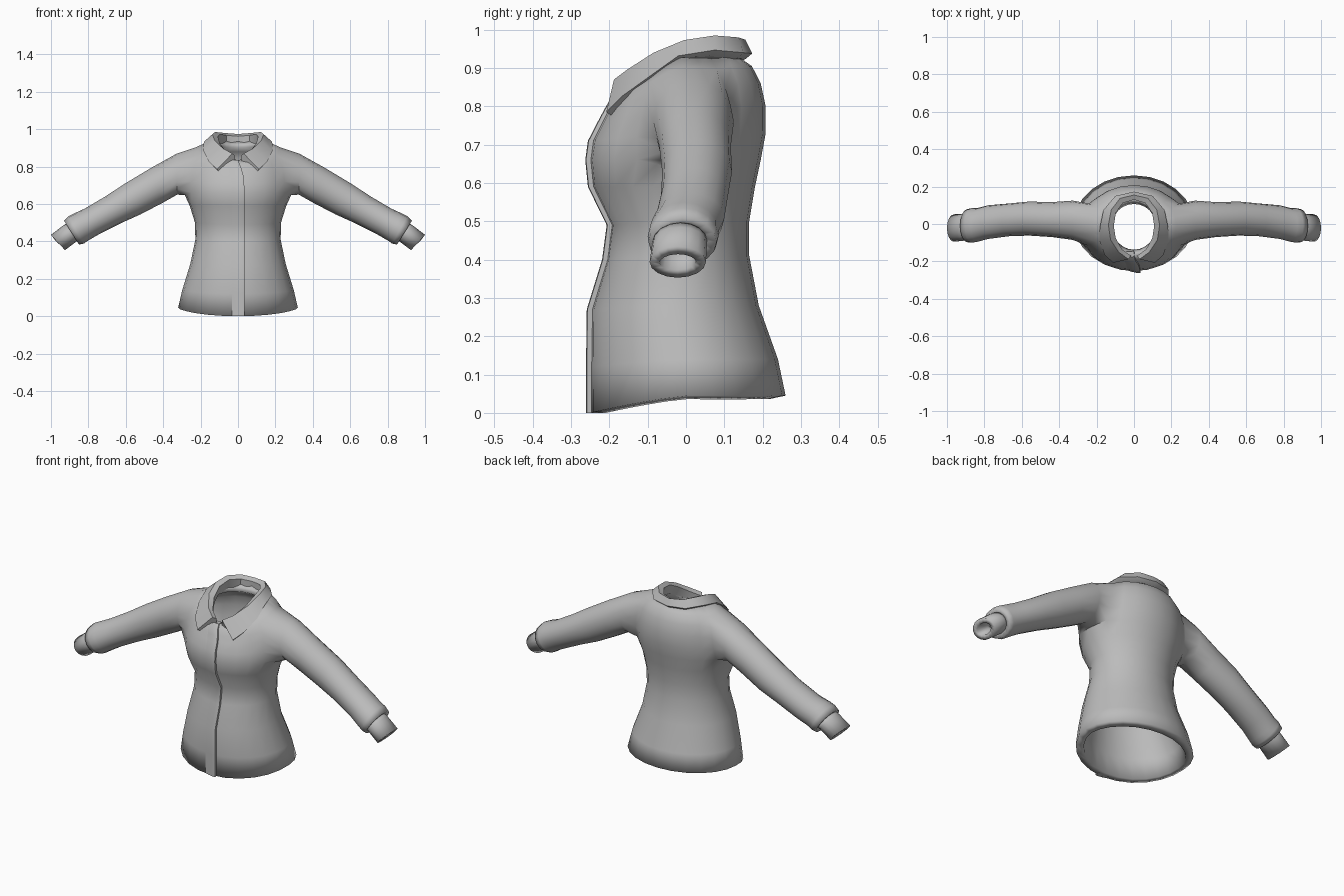
import bpy, bmesh, math
from mathutils import Vector

if "Cube" in bpy.data.objects:
    bpy.data.objects.remove(bpy.data.objects["Cube"])

fabric = bpy.data.materials.new("grey_fabric")
fabric.diffuse_color = (0.5, 0.5, 0.5, 1)
fabric.use_nodes = True
fabric.node_tree.nodes["Principled BSDF"].inputs["Base Color"].default_value = fabric.diffuse_color


def finish(bm, name, angle=40, thickness=0, mirror=False):
    """Turn a bmesh into a shaded object, optionally with wall thickness or mirroring."""
    bmesh.ops.recalc_face_normals(bm, faces=bm.faces[:])
    me = bpy.data.meshes.new(name)
    bm.to_mesh(me)
    bm.free()
    me.materials.append(fabric)
    ob = bpy.data.objects.new(name, me)
    bpy.context.collection.objects.link(ob)
    if mirror:
        ob.modifiers.new("mirror", 'MIRROR')
    if thickness:
        mod = ob.modifiers.new("wall", 'SOLIDIFY')
        mod.thickness = thickness
        mod.offset = -1
    bpy.ops.object.select_all(action='DESELECT')
    ob.select_set(True)
    bpy.context.view_layer.objects.active = ob
    bpy.ops.object.shade_smooth_by_angle(angle=math.radians(angle))
    return ob


def bridge(bm, a, b, closed=True):
    """Quads between two rows of vertices with matching order."""
    n = len(a)
    for i in range(n if closed else n - 1):
        k = (i + 1) % n
        bm.faces.new((a[i], a[k], b[k], b[i]))


def tube_ring(bm, section, side, n=16):
    """Elliptical ring from its top and bottom (x, z) points and y range."""
    tx, tz, bx, bz, y0, y1 = section
    ring = []
    for k in range(n):
        t = math.radians(-135) + k * math.tau / n
        c, s = math.cos(t), math.sin(t)
        ring.append(bm.verts.new((side * ((tx + bx) / 2 + s * (tx - bx) / 2),
                                  (y0 + y1) / 2 + c * (y1 - y0) / 2,
                                  (tz + bz) / 2 + s * (tz - bz) / 2)))
    return ring


# Torso rings: half width, side z, front y, front z, back y, back z
TORSO = [
    (.32, .045, -.25, .00, .26, .045),
    (.298, .14, -.25, .12, .24, .14),
    (.255, .28, -.248, .27, .19, .28),
    (.228, .41, -.208, .40, .165, .41),
    (.23, .50, -.196, .49, .165, .50),
    (.258, .59, -.245, .59, .18, .59),
    (.285, .66, -.252, .66, .195, .66),
    (.28, .73, -.245, .71, .208, .73),
    (.27, .80, -.222, .755, .208, .80),
    (.255, .86, -.206, .785, .195, .86),
    (.225, .905, -.192, .81, .172, .905),
    (.135, .945, -.165, .835, .13, .935),
]
# Sleeve rings: top x, top z, bottom x, bottom z, lowest y, highest y
SLEEVE = [
    (.33, .868, .325, .65, -.085, .125),
    (.47, .79, .405, .605, -.07, .117),
    (.60, .712, .52, .545, -.062, .12),
    (.71, .64, .62, .50, -.065, .11),
    (.82, .575, .74, .44, -.08, .10),
    (.875, .55, .80, .405, -.095, .085),
    (.905, .535, .825, .388, -.10, .085),
    (.93, .51, .85, .383, -.098, .08),
]
CUFF = [
    (.915, .498, .845, .41, -.085, .055),
    (.935, .485, .86, .402, -.088, .055),
    (1.0, .435, .925, .353, -.095, .052),
]

# Shirt body with sleeves joined at the armholes
N = 24
bm = bmesh.new()
rings = []
for w, zs, yf, zf, yb, zb in TORSO:
    ring = []
    for i in range(N):
        a = math.tau * i / N
        s = math.sin(a)
        z = zs + ((zf if s < 0 else zb) - zs) * abs(s) ** 1.3
        ring.append(bm.verts.new((w * math.cos(a), (yf + yb) / 2 + s * (yb - yf) / 2, z)))
    rings.append(ring)
LOW, HIGH = 6, 10
for r in range(len(rings) - 1):
    for i in range(N):
        at_side = i in (N - 2, N - 1, 0, 1) or i in (10, 11, 12, 13)
        if LOW <= r < HIGH and at_side:
            continue
        k = (i + 1) % N
        bm.faces.new((rings[r][i], rings[r][k], rings[r + 1][k], rings[r + 1][i]))
border = ([(LOW, j) for j in range(-2, 3)] + [(r, 2) for r in range(LOW + 1, HIGH)]
          + [(HIGH, j) for j in range(2, -3, -1)] + [(r, -2) for r in range(HIGH - 1, LOW, -1)])
soften = []
for side in (1, -1):
    prev = [rings[r][(j if side > 0 else 12 - j) % N] for r, j in border]
    soften += prev
    for idx, section in enumerate(SLEEVE):
        ring = tube_ring(bm, section, side)
        bridge(bm, prev, ring)
        prev = ring
for _ in range(2):
    bmesh.ops.smooth_vert(bm, verts=soften, factor=0.35,
                          use_axis_x=True, use_axis_y=True, use_axis_z=True)
finish(bm, "shirt_body", 50, thickness=0.04)

# Cuffs
for side, label in ((1, "right"), (-1, "left")):
    bm = bmesh.new()
    tube = [tube_ring(bm, s, side) for s in CUFF]
    for a, b in zip(tube, tube[1:]):
        bridge(bm, a, b)
    finish(bm, label + "_cuff", 40, thickness=0.026)

# Front overlap: flush on one side, stepped edge on the other
bm = bmesh.new()
rows = []
for i, (w, zs, yf, zf, yb, zb) in enumerate(TORSO):
    x = (.035, .035, .035, .035, .035, .035, .035, .033, .028, .02, .01, .0)[i]
    prof = [(x - .1, .014), (x - .045, -.004), (x - .012, -.011), (x, -.009), (x, .02)]
    rows.append([bm.verts.new((px, yf + dy, zf)) for px, dy in prof])
for a, b in zip(rows, rows[1:]):
    bridge(bm, a, b)
bm.faces.new(rows[0])
bm.faces.new(rows[-1])
finish(bm, "front_placket", 40)

# Collar half, back to front: inner rim, fold, outer edge
COLLAR = [
    ((0, .13, .962), (0, .155, .974), (0, .173, .938)),
    ((.06, .112, .967), (.075, .137, .98), (.10, .15, .94)),
    ((.097, .06, .973), (.122, .075, .985), (.163, .075, .947)),
    ((.108, -.01, .96), (.137, -.005, .973), (.183, -.02, .932)),
    ((.098, -.075, .925), (.125, -.085, .94), (.184, -.09, .882)),
    ((.065, -.135, .883), (.08, -.152, .897), (.157, -.165, .828)),
    ((.017, -.17, .858), (.03, -.188, .87), (.112, -.208, .785)),
]
bm = bmesh.new()
rows = []
for inner, fold, edge in COLLAR:
    inner, fold, edge = Vector(inner), Vector(fold), Vector(edge)
    under = Vector((edge.x * .9, edge.y * .9, edge.z - .014))
    base = inner + Vector((inner.x * .08, 0, -.05))
    rows.append([bm.verts.new(p) for p in (base, inner, fold, edge, under)])
for a, b in zip(rows, rows[1:]):
    bridge(bm, a, b)
bm.faces.new(rows[-1])
finish(bm, "collar", 35, mirror=True)
